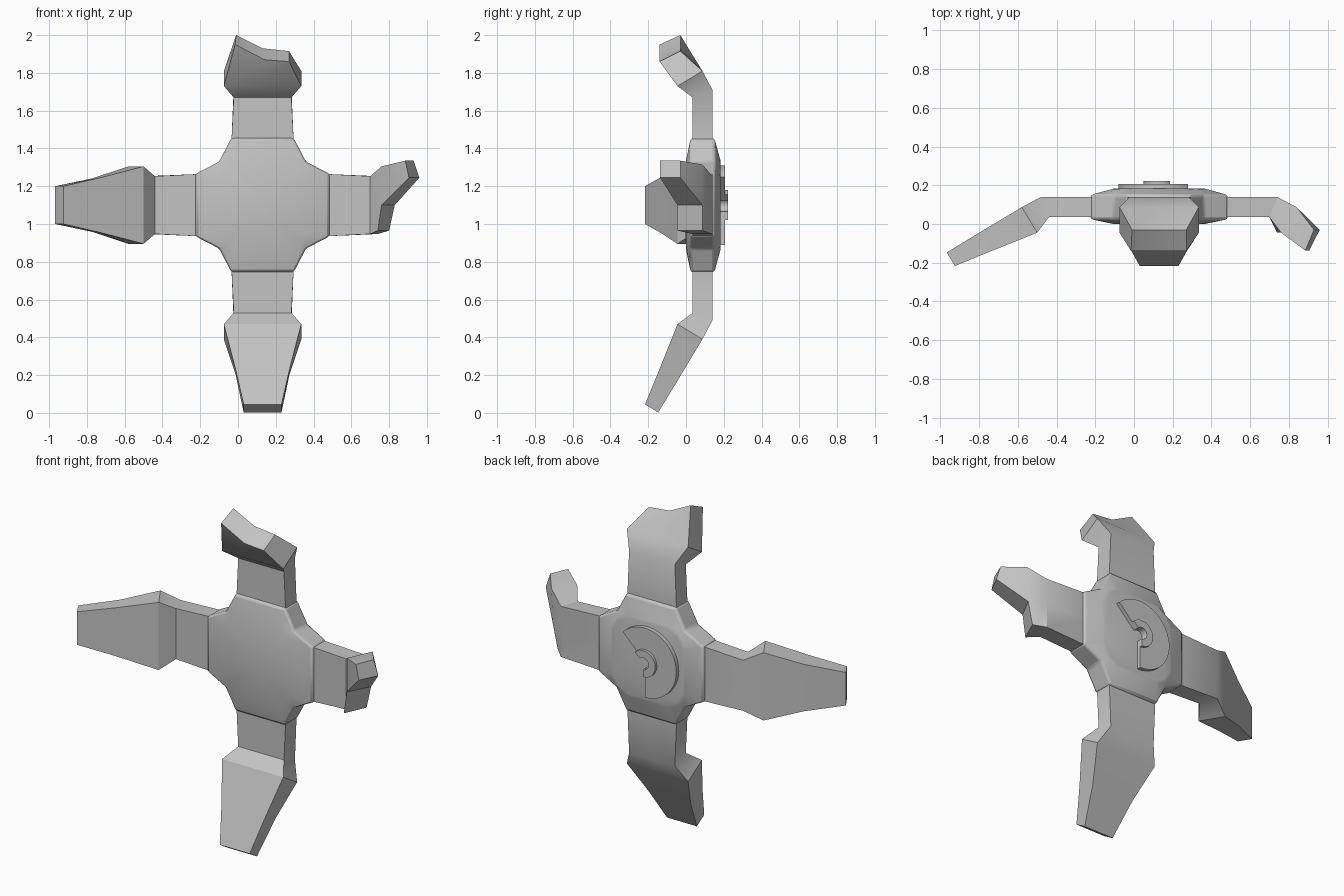
import bpy
import bmesh
import math

CX, CZ = 0.13, 1.10      # hub of the cross

cube = bpy.data.objects.get("Cube")
if cube:
    bpy.data.objects.remove(cube, do_unlink=True)

grey = bpy.data.materials.new("plain grey")
grey.use_nodes = True
grey.diffuse_color = (0.55, 0.55, 0.55, 1)
grey.node_tree.nodes["Principled BSDF"].inputs["Base Color"].default_value = grey.diffuse_color


def finish(name, bm, bevel=0.0, angle=30):
    """Turn a bmesh into a shaded object, with an optional bevel."""
    bmesh.ops.recalc_face_normals(bm, faces=bm.faces)
    mesh = bpy.data.meshes.new(name)
    bm.to_mesh(mesh)
    bm.free()
    mesh.materials.append(grey)
    ob = bpy.data.objects.new(name, mesh)
    bpy.context.collection.objects.link(ob)
    if bevel:
        mod = ob.modifiers.new("soft edges", "BEVEL")
        mod.width = bevel
        mod.segments = 2
        mod.angle_limit = math.radians(25)
    bpy.ops.object.select_all(action="DESELECT")
    ob.select_set(True)
    bpy.context.view_layer.objects.active = ob
    bpy.ops.object.shade_smooth_by_angle(angle=math.radians(angle))
    return ob


def row(r, y, half):
    """Three points straight across an arm at distance r."""
    return [(-half, r, y), (0, r, y), (half, r, y)]


def arm(name, radial, across, front, back):
    """Slab between a front and a back grid of rows; None leaves a gap."""
    bm = bmesh.new()

    def grid(rows):
        return [[p and bm.verts.new((CX + radial[0] * p[1] + across[0] * p[0], p[2],
                                     CZ + radial[1] * p[1] + across[1] * p[0]))
                 for p in line] for line in rows]

    f, b = grid(front), grid(back)
    twin = {}
    for i, line in enumerate(f):
        for j, v in enumerate(line):
            if v:
                twin[v] = b[i][j]
    for i in range(len(f) - 1):
        for j in range(2):
            quad = [f[i][j], f[i][j + 1], f[i + 1][j + 1], f[i + 1][j]]
            if all(quad):
                bm.faces.new(quad)
                bm.faces.new([twin[v] for v in reversed(quad)])
    front_verts = set(twin)
    rim = [e for e in bm.edges if e.is_boundary and e.verts[0] in front_verts]
    for e in rim:
        p, q = e.verts
        bm.faces.new((p, q, twin[q], twin[p]))
    return finish(name, bm)


# Shared arm profile: neck, bend and widest line
neck_front = [row(0.33, 0.035, 0.165), row(0.57, 0.035, 0.153)]
neck_back = [row(0.33, 0.14, 0.165), row(0.61, 0.14, 0.153)]
wide_front, wide_back = row(0.63, -0.045, 0.205), row(0.71, 0.087, 0.205)

# Two whole arms
for name, radial, across in (("lower_arm", (0, -1), (1, 0)), ("right_arm", (-1, 0), (0, 1))):
    arm(name, radial, across,
        neck_front + [wide_front, row(0.86, -0.137, 0.145), row(1.055, -0.217, 0.1)],
        neck_back + [wide_back, row(0.90, -0.027, 0.142), row(1.098, -0.147, 0.1)])

# Upper arm, broken short along a jagged edge
arm("upper_arm", (0, 1), (1, 0),
    neck_front + [wide_front, [(-0.145, 0.85, -0.14), (0.01, 0.77, -0.14), (0.14, 0.76, -0.14)]],
    neck_back + [wide_back, [(-0.14, 0.90, -0.03), (0, 0.83, -0.03), (0.14, 0.815, -0.03)]])

# Left arm, with only its upper half reaching past the bend
arm("left_arm", (1, 0), (0, 1),
    neck_front + [[(-0.135, 0.61, -0.045), (0, 0.63, -0.045), (0.205, 0.63, -0.045)],
                  [None, (0.145, 0.775, -0.137), (0.235, 0.755, -0.137)]],
    neck_back + [[(-0.135, 0.67, 0.087), (0, 0.70, 0.087), (0.215, 0.71, 0.087)],
                 [None, (0.145, 0.83, -0.03), (0.235, 0.80, -0.03)]])

# Hub body: cross-cornered plate with sloped front and back
rim_quarter = [(0.165, 0.355), (0.23, 0.23), (0.355, 0.165)]
face_quarter = [(0.15, 0.235), (0.205, 0.205), (0.235, 0.15)]


def loop(bm, quarter, y):
    verts, pts = [], quarter
    for _ in range(4):
        verts += [bm.verts.new((CX + x, y, CZ + z)) for x, z in pts]
        pts = [(z, -x) for x, z in pts]
    return verts


bm = bmesh.new()
loops = [loop(bm, face_quarter, 0.0), loop(bm, rim_quarter, 0.025),
         loop(bm, rim_quarter, 0.15), loop(bm, face_quarter, 0.183)]
count = len(loops[0])
for a, b in zip(loops, loops[1:]):
    for i in range(count):
        k = (i + 1) % count
        bm.faces.new((a[i], a[k], b[k], b[i]))
nose = bm.verts.new((CX, -0.01, CZ))
for i in range(count):
    bm.faces.new((loops[0][i], loops[0][(i + 1) % count], nose))
bm.faces.new(loops[3])
finish("hub_body", bm, bevel=0.012, angle=35)


def arc_plate(name, inner, outer, y0, y1, start=45, end=270, steps=28):
    """Part of a flat ring standing on the back of the hub."""
    bm = bmesh.new()
    sections = []
    for i in range(steps + 1):
        t = math.radians(start + (end - start) * i / steps)
        sections.append([bm.verts.new((CX + r * math.cos(t), y, CZ + r * math.sin(t)))
                         for r, y in ((inner, y0), (outer, y0), (outer, y1), (inner, y1))])
    for a, b in zip(sections, sections[1:]):
        for i in range(4):
            k = (i + 1) % 4
            bm.faces.new((a[i], a[k], b[k], b[i]))
    bm.faces.new(sections[0])
    bm.faces.new(sections[-1])
    finish(name, bm)


# Broken ring and its raised centre on the back
arc_plate("back_ring", 0.06, 0.21, 0.17, 0.207)
arc_plate("back_ring_centre", 0.035, 0.08, 0.17, 0.223)
